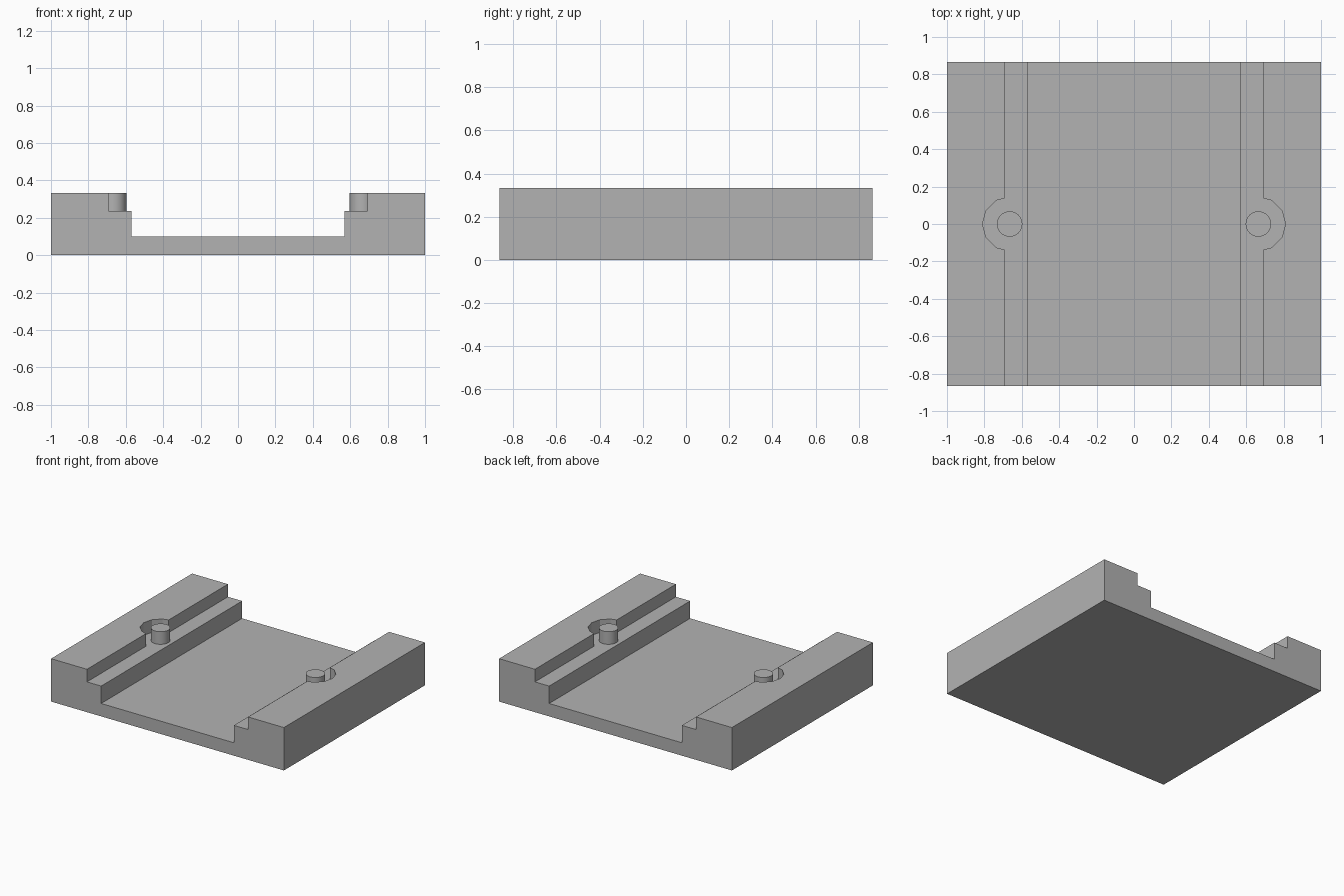
import bpy
import bmesh
from math import radians

HALF_W, HALF_D = 1.0, 0.865
FLOOR, LEDGE, TOP = 0.10, 0.235, 0.333
INNER, STEP = 0.57, 0.692          # half widths of floor and ledge edges
PIN_X, PIN_R, POCKET_R = 0.665, 0.068, 0.145

if "Cube" in bpy.data.objects:
    bpy.data.objects.remove(bpy.data.objects["Cube"], do_unlink=True)

grey = bpy.data.materials.new("mid grey")
grey.use_nodes = True
grey.diffuse_color = (0.448, 0.448, 0.448, 1)
grey.node_tree.nodes["Principled BSDF"].inputs["Base Color"].default_value = grey.diffuse_color


def make_object(name, bm):
    bmesh.ops.recalc_face_normals(bm, faces=bm.faces)
    mesh = bpy.data.meshes.new(name)
    bm.to_mesh(mesh)
    bm.free()
    mesh.materials.append(grey)
    obj = bpy.data.objects.new(name, mesh)
    bpy.context.collection.objects.link(obj)
    return obj


def cylinder(name, x, radius, bottom, top, sides):
    bpy.ops.mesh.primitive_cylinder_add(vertices=sides, radius=radius, depth=top - bottom,
                                        location=(x, 0, (top + bottom) / 2))
    obj = bpy.context.object
    obj.name = name
    obj.data.materials.append(grey)
    return obj


# Stepped tray: half of the front profile, mirrored and extruded along y
half = [(HALF_W, 0), (HALF_W, TOP), (STEP, TOP), (STEP, LEDGE), (INNER, LEDGE), (INNER, FLOOR)]
outline = half + [(-x, z) for x, z in reversed(half)]
bm = bmesh.new()
face = bm.faces.new([bm.verts.new((x, -HALF_D, z)) for x, z in outline])
extruded = bmesh.ops.extrude_face_region(bm, geom=[face])["geom"]
bmesh.ops.translate(bm, vec=(0, 2 * HALF_D, 0),
                    verts=[v for v in extruded if isinstance(v, bmesh.types.BMVert)])
tray = make_object("stepped_tray", bm)

for side, name in ((1, "left"), (-1, "right")):
    # Twelve-sided pocket cut into the rail, down to the ledge
    cutter = cylinder(name + "_pocket_cutter", side * PIN_X, POCKET_R, LEDGE, TOP + 0.1, 12)
    cutter.hide_render = True
    cut = tray.modifiers.new(name + "_pocket", 'BOOLEAN')
    cut.operation, cut.solver, cut.object = 'DIFFERENCE', 'EXACT', cutter
    bpy.context.view_layer.objects.active = tray
    bpy.ops.object.modifier_apply(modifier=cut.name)
    bpy.data.objects.remove(cutter, do_unlink=True)

    # Locating pin standing on the ledge, flush with the rail top
    pin = cylinder(name + "_pin", side * PIN_X, PIN_R, LEDGE, TOP, 32)
    bpy.ops.object.shade_smooth_by_angle(angle=radians(30))
